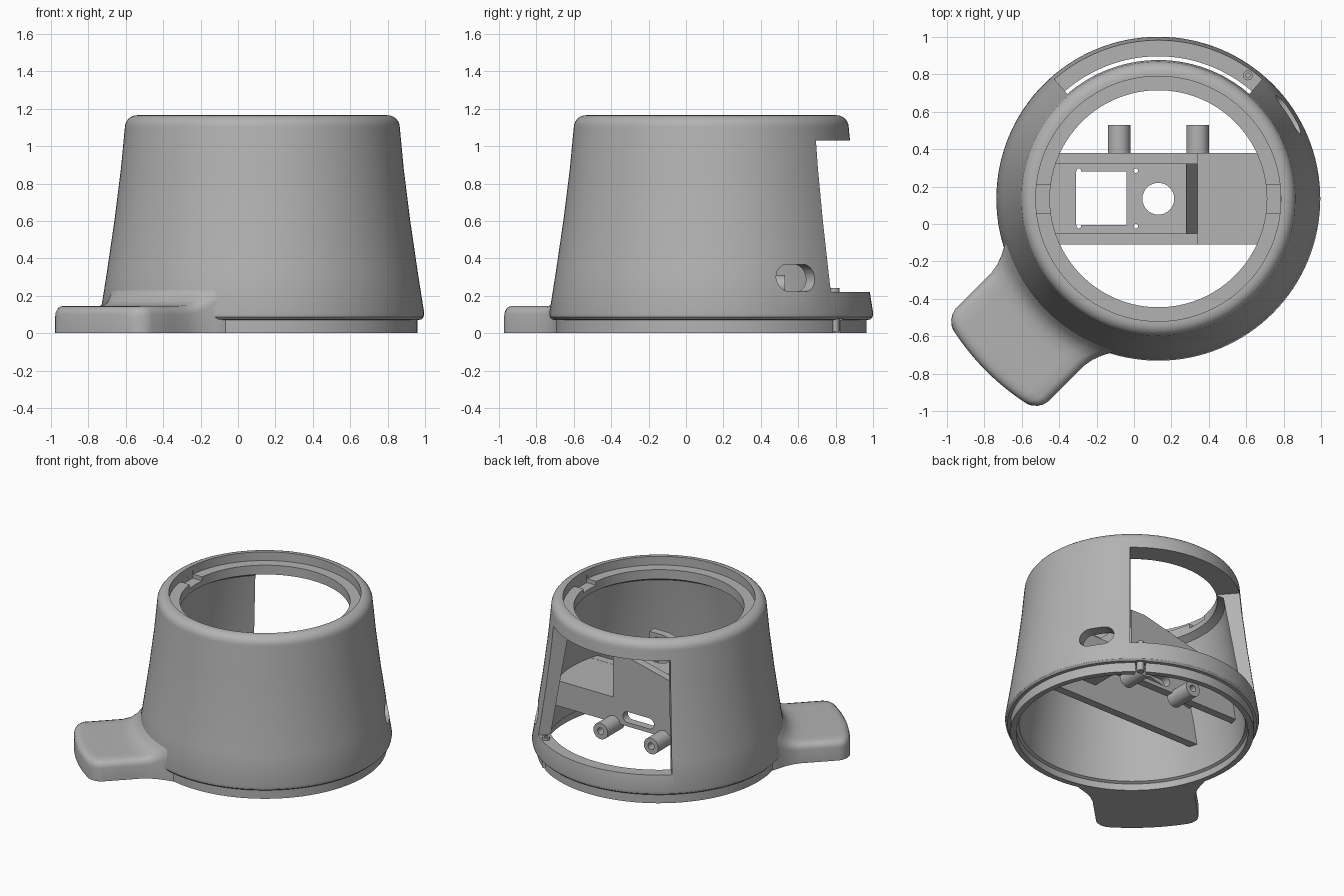
import bpy, bmesh, math
from math import sin, cos, pi, radians, sqrt
from mathutils import Vector, Matrix

if "Cube" in bpy.data.objects:
    bpy.data.objects.remove(bpy.data.objects["Cube"])

CX, CY = 0.13, 0.135      # axis of the round housing
grey = bpy.data.materials.new("plain_grey")
grey.use_nodes = True
grey.diffuse_color = (0.45, 0.45, 0.45, 1)
grey.node_tree.nodes["Principled BSDF"].inputs["Base Color"].default_value = (0.45, 0.45, 0.45, 1)


def finish(name, bm):
    bmesh.ops.recalc_face_normals(bm, faces=bm.faces)
    me = bpy.data.meshes.new(name)
    bm.to_mesh(me)
    bm.free()
    ob = bpy.data.objects.new(name, me)
    bpy.context.collection.objects.link(ob)
    me.materials.append(grey)
    return ob


def prism(name, pts, axis, a, b):
    """Extrude a 2D outline along z (points are x, y) or y (points are x, z)."""
    bm = bmesh.new()
    place = (lambda p, t: (p[0], p[1], t)) if axis == "z" else (lambda p, t: (p[0], t, p[1]))
    lo = [bm.verts.new(place(p, a)) for p in pts]
    hi = [bm.verts.new(place(p, b)) for p in pts]
    bm.faces.new(lo)
    bm.faces.new(hi)
    for i in range(len(pts)):
        j = (i + 1) % len(pts)
        bm.faces.new((lo[i], lo[j], hi[j], hi[i]))
    return finish(name, bm)


def box(name, x0, x1, y0, y1, z0, z1):
    return prism(name, [(x0, y0), (x1, y0), (x1, y1), (x0, y1)], "z", z0, z1)


def circle(x, y, r, n=32):
    return [(x + r * cos(2 * pi * i / n), y + r * sin(2 * pi * i / n)) for i in range(n)]


def stadium(x, y, half, r, n=12):
    right = [(x + half + r * sin(pi * i / n), y - r * cos(pi * i / n)) for i in range(n + 1)]
    return right + [(2 * x - px, 2 * y - py) for px, py in right]


def revolve(name, profile, n=128):
    bm = bmesh.new()
    rings = [[bm.verts.new((CX + r * cos(2 * pi * i / n), CY + r * sin(2 * pi * i / n), z))
              for r, z in profile] for i in range(n)]
    for i in range(n):
        a, b = rings[i], rings[(i + 1) % n]
        for k in range(len(profile)):
            m = (k + 1) % len(profile)
            bm.faces.new((a[k], b[k], b[m], a[m]))
    return finish(name, bm)


def cut(ob, *cutters):
    bpy.context.view_layer.objects.active = ob
    for c in cutters:
        mod = ob.modifiers.new("cut", "BOOLEAN")
        mod.operation, mod.solver, mod.object = "DIFFERENCE", "EXACT", c
        bpy.ops.object.modifier_apply(modifier=mod.name)
        bpy.data.objects.remove(c)


def smooth(ob):
    bpy.ops.object.select_all(action="DESELECT")
    ob.select_set(True)
    bpy.context.view_layer.objects.active = ob
    bpy.ops.object.shade_smooth_by_angle(angle=radians(32))


def polar(r, deg):
    return CX + r * cos(radians(deg)), CY + r * sin(radians(deg))


# Tapered housing wall with rounded rim and inner ledge
rim = [(0.67 + 0.065 * cos(t * pi / 12), 1.1 + 0.065 * sin(t * pi / 12)) for t in range(7)]
housing = revolve("housing", [
    (0.83, 0), (0.83, 0.07), (0.85, 0.073), (0.862, 0.085), (0.866, 0.105),
    (0.832, 0.32), (0.791, 0.6), (0.756, 0.88)] + rim + [
    (0.655, 1.165), (0.655, 1.1), (0.58, 1.1), (0.58, 1.03), (0.63, 1.0),
    (0.765, 0.2), (0.77, 0.06), (0.79, 0.05), (0.79, 0)])

# Rear window, ledge notches, side slot and pin recess
window = prism("window_cutter", [polar(0.45, 131), polar(0.45, 49), polar(1.1, 49),
                                 polar(1.5, 90), polar(1.1, 131)], "z", 0.22, 1.03)
notches = box("notch_cutter", CX - 0.654, CX + 0.654, 0.06, 0.21, 1.07, 1.13)
slot = prism("slot_cutter", stadium(0, 0, 0.05, 0.073), "y", 0.55, 1.1)
slot.matrix_world = Matrix.Translation((CX, CY, 0.295)) @ Matrix.Rotation(radians(33 - 90), 4, "Z")
recess = box("recess_cutter", -0.035, 0.035, 0.785, 0.95, -0.1, 0.075)
recess.matrix_world = Matrix.Translation((CX, CY, 0)) @ Matrix.Rotation(radians(54 - 90), 4, "Z")
bpy.context.view_layer.update()
cut(housing, window, notches, slot, recess)
smooth(housing)

# Hinge pin through the bottom ring
pin = prism("pin", circle(*polar(0.815, 54), 0.026, 20), "z", 0.01, 0.24)
cut(pin, prism("pin_bore", circle(*polar(0.815, 54), 0.012, 16), "z", 0.2, 0.3))
smooth(pin)

# Side handle, lofted through arcs around the housing axis: radius, half width, height
stations = [(0.8, 0.44, 0.29), (0.835, 0.43, 0.25), (0.86, 0.405, 0.205), (0.89, 0.38, 0.172),
            (0.93, 0.36, 0.152), (0.98, 0.35, 0.145), (1.1, 0.35, 0.145), (1.235, 0.35, 0.145),
            (1.262, 0.342, 0.143), (1.283, 0.325, 0.135), (1.297, 0.3, 0.12), (1.302, 0.28, 0.1)]
bm = bmesh.new()
tops, bottoms = [], []
axis = Vector((-1, -1, 0)).normalized()
side = Vector((1, -1, 0)).normalized()
for u, w, h in stations:
    edge = [(w, h - 0.045), (w - 0.005, h - 0.025), (w - 0.02, h - 0.008), (w - 0.045, h)]
    inner = [((w - 0.045) * k / 5, h) for k in range(-4, 5)]
    section = [(-v, z) for v, z in edge] + inner + edge[::-1]
    for rows, flat in ((tops, False), (bottoms, True)):
        rows.append([bm.verts.new(Vector((CX, CY, 0 if flat else z))
                                  + axis * sqrt(u * u - v * v) + side * v) for v, z in section])
last = len(tops[0]) - 1
for i in range(len(stations) - 1):
    for rows in (tops, bottoms):
        for k in range(last):
            bm.faces.new((rows[i][k], rows[i][k + 1], rows[i + 1][k + 1], rows[i + 1][k]))
    for k in (0, last):
        bm.faces.new((tops[i][k], tops[i + 1][k], bottoms[i + 1][k], bottoms[i][k]))
for i in (0, -1):
    for k in range(last):
        bm.faces.new((tops[i][k], tops[i][k + 1], bottoms[i][k + 1], bottoms[i][k]))
smooth(finish("handle", bm))

# Inner bracket: two cheeks spanning the housing
cheek = [(-0.61, 0.26), (0.88, 0.26), (0.86, 0.45), (0.34, 0.45), (0.34, 0.78),
         (0.22, 0.78), (-0.53, 0.6)]
front_cheek = prism("front_cheek", cheek, "y", -0.11, -0.05)
back_cheek = prism("back_cheek", cheek, "y", 0.32, 0.38)
cut(back_cheek, prism("cheek_slot", stadium(0.13, 0.33, 0.09, 0.04), "y", 0.2, 0.5))

# Flat shelf beside the tilted mounting plate
box("shelf", 0.3, 0.87, -0.109, 0.379, 0.39, 0.449)

# Tilted mounting plate with its sloping end wall and openings
plate = prism("mounting_plate", [(0.34, 0.44), (0.28, 0.755), (-0.53, 0.565), (-0.53, 0.515),
                                 (0.24, 0.695), (0.29, 0.44)], "y", -0.055, 0.325)
openings = [box("square_opening", -0.31, -0.04, -0.005, 0.28, 0.45, 0.9),
            prism("round_opening", circle(0.13, CY, 0.085), "z", 0.45, 0.9)]
for x in (-0.295, 0.01):
    for y in (-0.012, 0.285):
        openings.append(prism("screw_hole", circle(x, y, 0.012, 12), "z", 0.45, 0.9))
cut(plate, *openings)

# Two hollow pegs on the rear cheek
for name, x in (("right_peg", -0.08), ("left_peg", 0.34)):
    peg = prism(name, circle(x, 0.25, 0.06), "y", 0.33, 0.53)
    cut(peg, prism("peg_bore", circle(x, 0.25, 0.025, 20), "y", 0.4, 0.6))
    smooth(peg)
